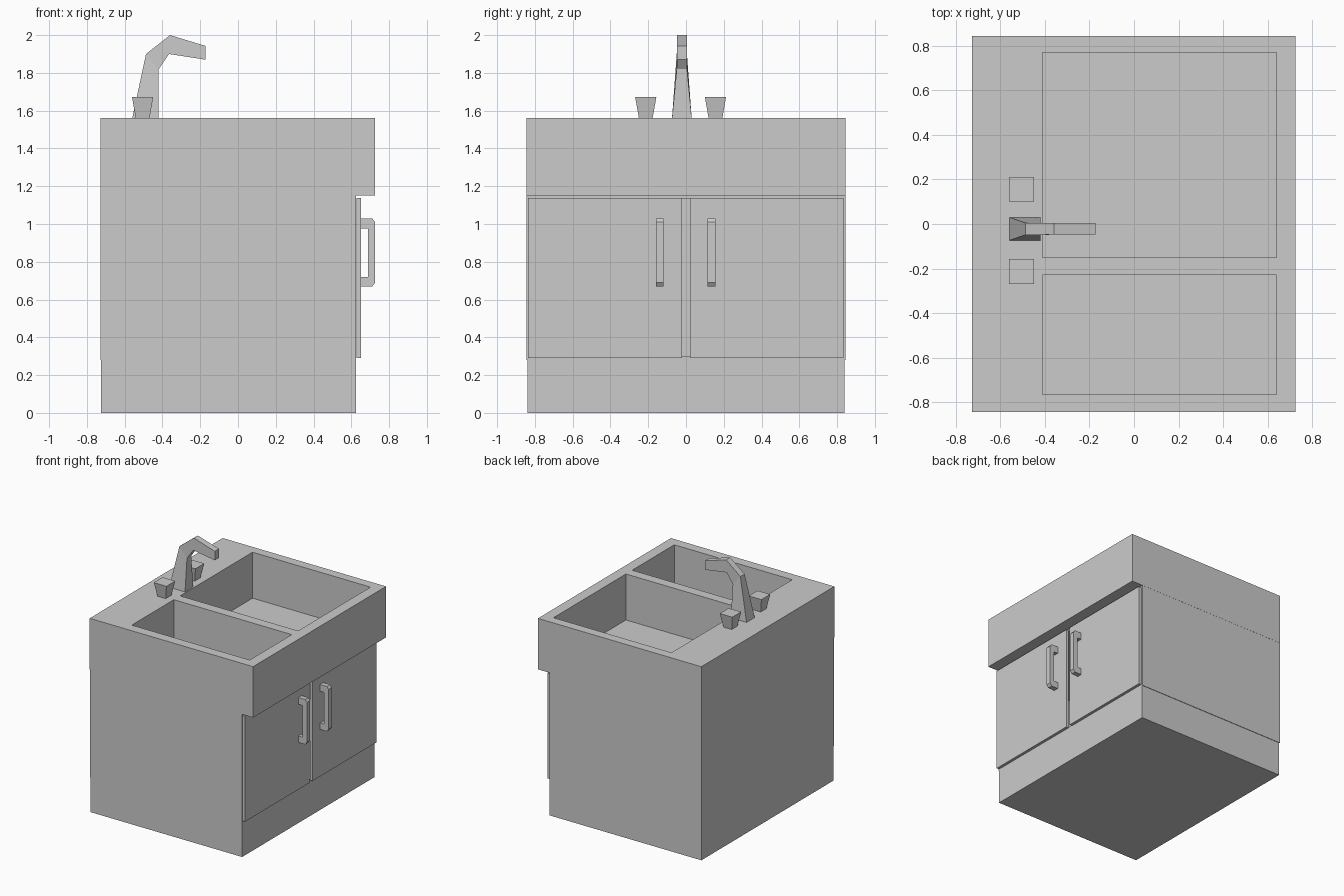
import bpy, bmesh

if "Cube" in bpy.data.objects:
    bpy.data.objects.remove(bpy.data.objects["Cube"])


def make(name, verts, faces):
    me = bpy.data.meshes.new(name)
    me.from_pydata(verts, [], faces)
    bm = bmesh.new()
    bm.from_mesh(me)
    bmesh.ops.recalc_face_normals(bm, faces=bm.faces)
    bm.to_mesh(me)
    bm.free()
    ob = bpy.data.objects.new(name, me)
    bpy.context.collection.objects.link(ob)
    return ob


def loft(name, rings):
    """Skin a list of equal-length rings and cap both ends."""
    n = len(rings[0])
    verts = [p for r in rings for p in r]
    faces = [list(range(n)), list(range(len(verts) - n, len(verts)))]
    for k in range(len(rings) - 1):
        for i in range(n):
            j = (i + 1) % n
            faces.append([k * n + i, k * n + j, (k + 1) * n + j, (k + 1) * n + i])
    return make(name, verts, faces)


def rect(x0, x1, y0, y1, z):
    return [(x0, y0, z), (x1, y0, z), (x1, y1, z), (x0, y1, z)]


def box(name, x0, x1, y0, y1, z0, z1):
    return loft(name, [rect(x0, x1, y0, y1, z0), rect(x0, x1, y0, y1, z1)])


# Cabinet body: plinth and carcass with an open front behind the doors
box("plinth", -0.725, 0.625, -0.84, 0.84, 0, 0.28)
carcass = box("cabinet", -0.728, 0.625, -0.844, 0.844, 0.28, 1.15)
bm = bmesh.new()
bm.from_mesh(carcass.data)
front = [f for f in bm.faces if f.normal.x > 0.9]
bmesh.ops.inset_region(bm, faces=front, thickness=0.025)
bmesh.ops.delete(bm, geom=front, context='FACES')
bm.to_mesh(carcass.data)
bm.free()

# Countertop with two basins cut into it
top = box("countertop", -0.728, 0.726, -0.845, 0.845, 1.15, 1.56)
for name, y0, y1 in (("large_basin_cutter", -0.15, 0.77),
                     ("small_basin_cutter", -0.765, -0.23)):
    cutter = box(name, -0.41, 0.64, y0, y1, 1.19, 1.7)
    cutter.hide_render = True
    cutter.hide_viewport = True
    mod = top.modifiers.new(name, 'BOOLEAN')
    mod.operation = 'DIFFERENCE'
    mod.solver = 'EXACT'
    mod.object = cutter

# Doors and their chamfered pull handles
handle = [(0.648, 0.668), (0.71, 0.668), (0.726, 0.69), (0.726, 1.01),
          (0.71, 1.03), (0.648, 1.03), (0.648, 0.975), (0.687, 0.975),
          (0.687, 0.72), (0.648, 0.72)]
for side, d0, d1, h0 in (("left", -0.837, -0.02, -0.16), ("right", 0.02, 0.833, 0.115)):
    box(side + "_door", 0.627, 0.65, d0, d1, 0.29, 1.137)
    loft(side + "_handle", [[(x, y, z) for x, z in handle] for y in (h0, h0 + 0.04)])

# Faucet: back point, front point and half width of each section
sections = [((-0.56, 1.56), (-0.42, 1.56), 0.052),
            ((-0.487, 1.9), (-0.42, 1.82), 0.027),
            ((-0.36, 2.0), (-0.365, 1.9), 0.026),
            ((-0.173, 1.943), (-0.173, 1.87), 0.026)]
yc = -0.022
loft("faucet", [[(a[0], yc - w, a[1]), (b[0], yc - w, b[1]),
                 (b[0], yc + w, b[1]), (a[0], yc + w, a[1])]
                for a, b, w in sections])

# Tapered tap knobs
for name, y in (("left_tap", -0.213), ("right_tap", 0.156)):
    loft(name, [rect(-0.505 - r, -0.505 + r, y - r, y + r, z)
                for r, z in ((0.036, 1.558), (0.056, 1.672))])
